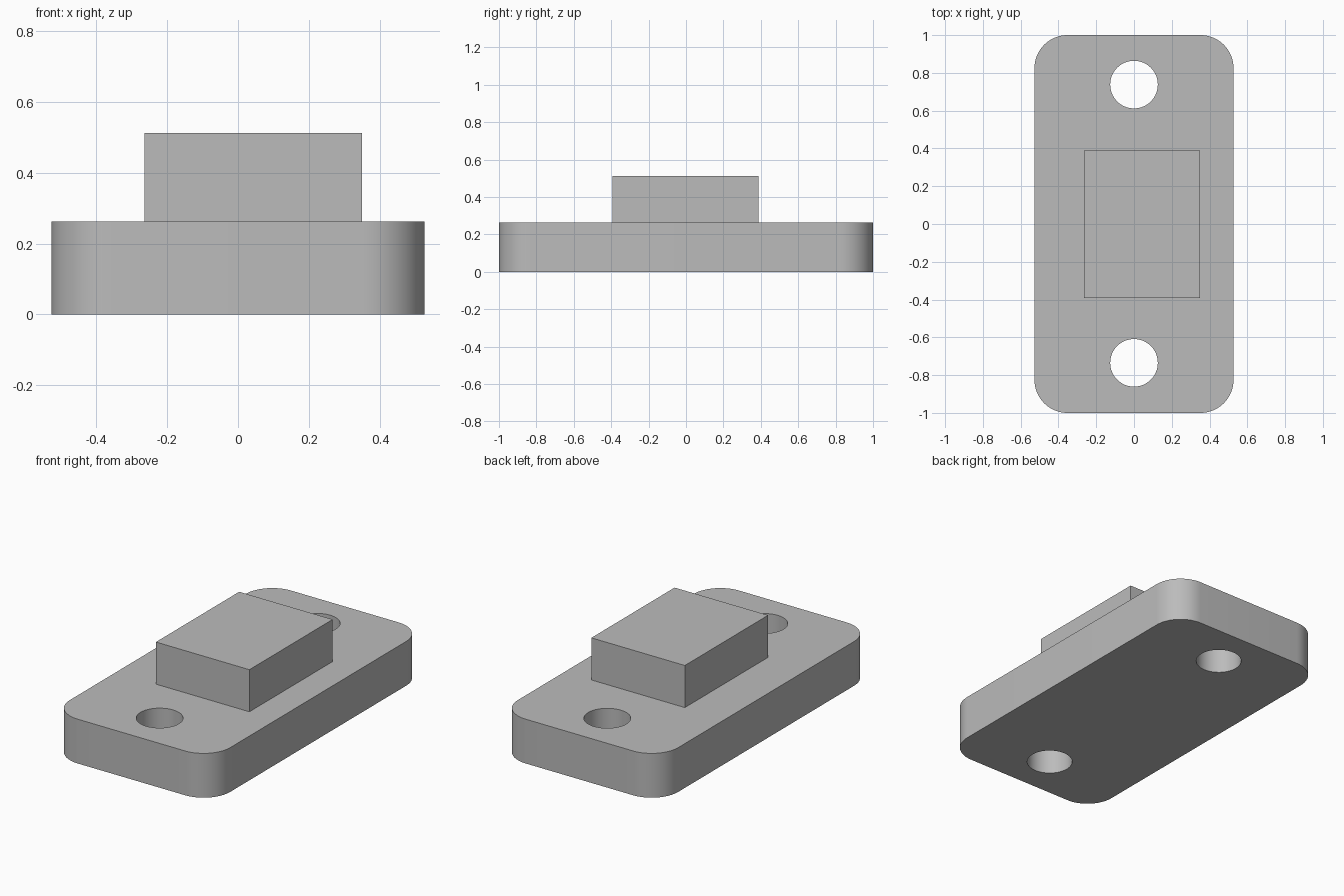
import bpy, bmesh, math
from mathutils import Matrix, Vector

old = bpy.data.objects.get("Cube")
if old:
    bpy.data.objects.remove(old, do_unlink=True)

# Plain grey material
GREY = (0.5, 0.5, 0.5, 1.0)
grey = bpy.data.materials.new("plain_grey")
grey.use_nodes = True
grey.diffuse_color = GREY
grey.node_tree.nodes["Principled BSDF"].inputs["Base Color"].default_value = GREY

PLATE_TOP = 0.263


def add_object(name, bm):
    mesh = bpy.data.meshes.new(name)
    bm.to_mesh(mesh)
    bm.free()
    mesh.materials.append(grey)
    obj = bpy.data.objects.new(name, mesh)
    bpy.context.collection.objects.link(obj)
    return obj


def box(name, low, high, corner_radius=0.0):
    """Box between two corners, with optionally rounded vertical edges."""
    low, high = Vector(low), Vector(high)
    bm = bmesh.new()
    place = Matrix.Translation((low + high) / 2) @ Matrix.Diagonal((high - low).to_4d())
    bmesh.ops.create_cube(bm, size=1, matrix=place)
    if corner_radius:
        upright = [e for e in bm.edges
                   if abs(e.verts[0].co.z - e.verts[1].co.z) > 0.01]
        bmesh.ops.bevel(bm, geom=upright, offset=corner_radius, segments=16,
                        profile=0.5, affect='EDGES')
    return add_object(name, bm)


# Base plate with rounded corners
plate = box("base_plate", (-0.527, -1, 0), (0.527, 1, PLATE_TOP), 0.175)

# Two through holes for bolts
for label, y in (("front", -0.735), ("back", 0.738)):
    bm = bmesh.new()
    bmesh.ops.create_cone(bm, cap_ends=True, segments=64, radius1=0.126,
                          radius2=0.126, depth=1,
                          matrix=Matrix.Translation((0, y, 0.13)))
    cutter = add_object(label + "_hole_cutter", bm)
    cutter.hide_render = True
    cut = plate.modifiers.new(label + "_hole", 'BOOLEAN')
    cut.operation = 'DIFFERENCE'
    cut.solver = 'EXACT'
    cut.object = cutter
    bpy.ops.object.select_all(action='DESELECT')
    plate.select_set(True)
    bpy.context.view_layer.objects.active = plate
    bpy.ops.object.modifier_apply(modifier=cut.name)
    bpy.data.objects.remove(cutter, do_unlink=True)

bpy.ops.object.shade_smooth_by_angle(angle=math.radians(30))

# Raised block, set slightly off centre
box("raised_block", (-0.264, -0.393, PLATE_TOP), (0.35, 0.388, 0.513))
